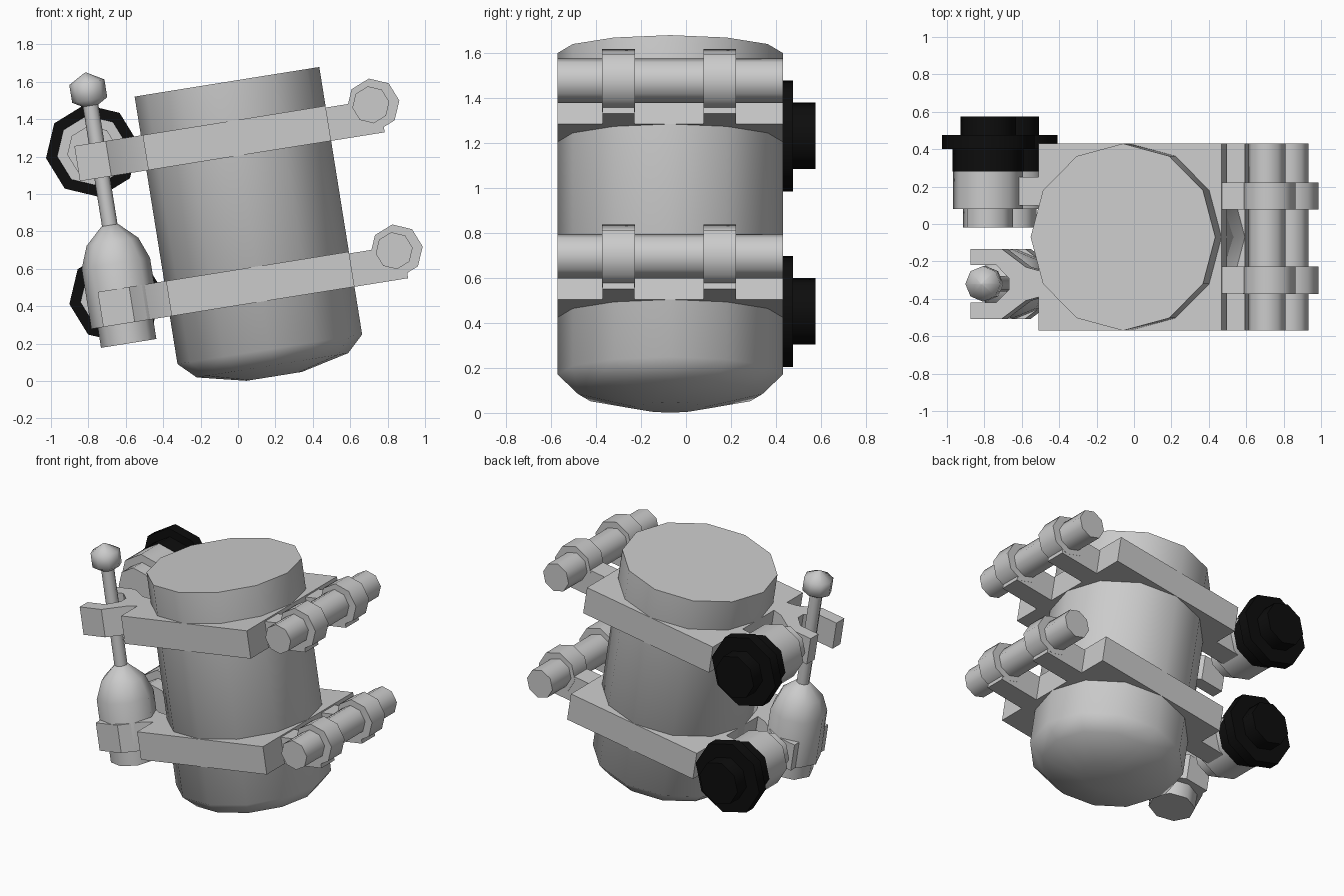
import bpy, bmesh, math
from mathutils import Matrix, Vector

if "Cube" in bpy.data.objects:
    bpy.data.objects.remove(bpy.data.objects["Cube"])

# Everything is built upright in a local frame, then leaned about y
TILT = Matrix.Translation((0.17, -0.07, 0.17)) @ Matrix.Rotation(math.radians(-9.1), 4, 'Y')

black = bpy.data.materials.new("black")
black.diffuse_color = (0.004, 0.004, 0.004, 1)
black.use_nodes = True
black.node_tree.nodes["Principled BSDF"].inputs["Base Color"].default_value = black.diffuse_color


def finish(name, bm, mat=None, angle=40):
    bmesh.ops.recalc_face_normals(bm, faces=bm.faces)
    bm.transform(TILT)
    me = bpy.data.meshes.new(name)
    bm.to_mesh(me)
    bm.free()
    ob = bpy.data.objects.new(name, me)
    bpy.context.collection.objects.link(ob)
    if mat:
        me.materials.append(mat)
    bpy.context.view_layer.objects.active = ob
    ob.select_set(True)
    bpy.ops.object.shade_smooth_by_angle(angle=math.radians(angle))
    ob.select_set(False)
    return ob


def lathe(name, profile, sides, centre=(0, 0, 0), axis='Z', mat=None, angle=50, turn=0.0):
    """Closed turned shape from (radius, height) pairs."""
    bm = bmesh.new()
    rings = []
    for r, h in profile:
        ring = []
        for i in range(sides):
            a = 2 * math.pi * (i + turn) / sides
            p = (r * math.cos(a), r * math.sin(a), h)
            if axis == 'Y':
                p = (p[0], h, p[1])
            ring.append(bm.verts.new(Vector(p) + Vector(centre)))
        rings.append(ring)
    for a, b in zip(rings, rings[1:]):
        for i in range(sides):
            j = (i + 1) % sides
            bm.faces.new((a[i], a[j], b[j], b[i]))
    bm.faces.new(rings[0])
    bm.faces.new(rings[-1])
    return finish(name, bm, mat, angle)


def prism(name, outline, lo, hi, axis='Z'):
    """Outline in xy extruded along z, or in xz extruded along y."""
    bm = bmesh.new()
    put = (lambda p, h: (p[0], p[1], h)) if axis == 'Z' else (lambda p, h: (p[0], h, p[1]))
    a = [bm.verts.new(put(p, lo)) for p in outline]
    b = [bm.verts.new(put(p, hi)) for p in outline]
    n = len(a)
    for i in range(n):
        bm.faces.new((a[i], a[(i + 1) % n], b[(i + 1) % n], b[i]))
    bm.faces.new(a)
    bm.faces.new(b)
    return finish(name, bm, angle=30)


def rect(x0, x1, y0, y1):
    return [(x0, y0), (x1, y0), (x1, y1), (x0, y1)]


# Main drum with rounded bottom
lathe("drum", [(0.15, -0.147), (0.41, -0.087), (0.5, 0), (0.5, 1.448)], 12)

PY = -0.25   # piston offset in y
T = 0.095    # half thickness of the clamp plates

for label, w in (("lower", 0.353), ("upper", 1.143)):
    # Square clamp plate around the drum
    prism(label + "_plate", rect(-0.49, 0.5, -0.5, 0.5), w - T, w + T)

    # Grip bar and the two hooked arms holding it
    lathe(label + "_grip_bar", [(0.1, -0.5), (0.1, 0.5)], 8, (0.74, 0, w + 0.062), 'Y')
    for side, y in (("front", -0.23), ("back", 0.22)):
        prism(f"{label}_{side}_hook_arm", rect(0.45, 0.79, w - T, w + T * 0.9), y - 0.072, y + 0.072, 'Y')
        lathe(f"{label}_{side}_hook", [(0.142, -0.073), (0.142, 0.073)], 8, (0.752, y, w + 0.06), 'Y')

    # Forked holder for the piston
    half = [(-0.45, 0.06), (-0.56, 0.09), (-0.69, 0.187), (-0.86, 0.187), (-0.86, 0.1), (-0.72, 0.1), (-0.65, 0.03)]
    outline = [(x, PY + y) for x, y in half] + [(x, PY - y) for x, y in reversed(half)]
    prism(label + "_fork", outline, w - T, w + T)

    # Rear hub, its link to the plate and the black knob
    c = (-0.77, 0, w + 0.055)
    prism(label + "_hub_link", rect(-0.75, -0.45, w - T, w + T), 0.17, 0.32, 'Y')
    lathe(label + "_hub", [(0.135, 0.05), (0.135, 0.15), (0.19, 0.15), (0.19, 0.35)], 8, c, 'Y')
    lathe(label + "_knob", [(0.192, 0.35), (0.192, 0.47), (0.25, 0.47), (0.25, 0.545), (0.15, 0.545), (0.15, 0.645)],
          8, c, 'Y', black)

# Piston: housing with domed top, thin rod and ball end
lathe("piston_housing", [(0.15, 0.15), (0.15, 0.258), (0.185, 0.258), (0.185, 0.584), (0.14, 0.7), (0.045, 0.79)],
      8, (-0.74, PY, 0))
lathe("piston_rod", [(0.042, 0.75), (0.042, 1.5)], 8, (-0.74, PY, 0))
lathe("piston_ball", [(0.005, -0.1), (0.095, -0.048), (0.095, 0.048), (0.005, 0.1)], 8, (-0.74, PY, 1.516), angle=80)
